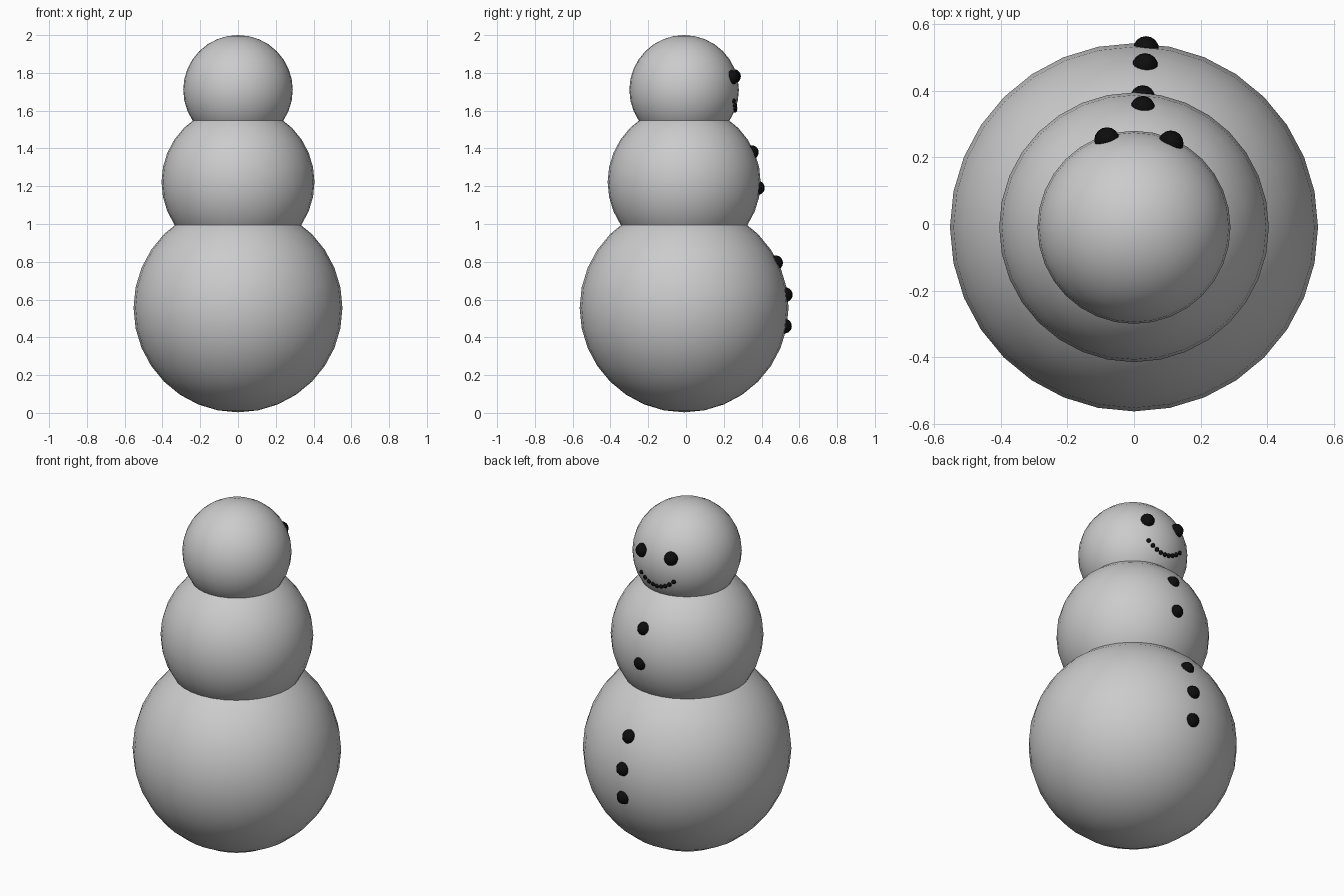
import bpy
import math
from mathutils import Vector

if "Cube" in bpy.data.objects:
    bpy.data.objects.remove(bpy.data.objects["Cube"])

CY = -0.01  # the stacked balls sit slightly toward the front


def material(name, rgb):
    m = bpy.data.materials.new(name)
    m.diffuse_color = (*rgb, 1.0)
    m.use_nodes = True
    m.node_tree.nodes["Principled BSDF"].inputs["Base Color"].default_value = m.diffuse_color
    return m


snow = material("snow_grey", (0.6, 0.6, 0.6))
coal = material("coal_black", (0.004, 0.004, 0.004))


def ball(name, centre, radius, mat, segments, rings):
    bpy.ops.mesh.primitive_uv_sphere_add(
        segments=segments, ring_count=rings, radius=radius, location=centre)
    ob = bpy.context.object
    ob.name = name
    ob.data.materials.append(mat)
    bpy.ops.object.shade_smooth()
    return ob


def coal_on(name, centre, body_r, x, z, r, sink):
    """Place a lump on the back (+y) side of a ball at the given x and z."""
    dz = z - centre.z
    d = Vector((x, math.sqrt(body_r ** 2 - x * x - dz * dz), dz))
    return ball(name, centre + d * (1 - sink / body_r), r, coal, 16, 10)


# Three stacked snow balls
base_c, base_r = Vector((0, CY, 0.556)), 0.553
chest_c, chest_r = Vector((0, CY, 1.222)), 0.405
head_c, head_r = Vector((0, CY, 1.71)), 0.29
ball("base_ball", base_c, base_r, snow, 32, 16)
ball("chest_ball", chest_c, chest_r, snow, 32, 16)
ball("head_ball", head_c, head_r, snow, 32, 16)

# Eyes
coal_on("eye_left", head_c, head_r, -0.083, 1.783, 0.038, 0.006)
coal_on("eye_right", head_c, head_r, 0.113, 1.778, 0.038, 0.006)

# Buttons down the chest and base
for i, (x, z) in enumerate([(0.027, 1.385), (0.027, 1.19)]):
    coal_on(f"chest_button_{i + 1}", chest_c, chest_r, x, z, 0.037, 0.013)
for i, (x, z) in enumerate([(0.034, 0.80), (0.037, 0.627), (0.037, 0.457)]):
    coal_on(f"base_button_{i + 1}", base_c, base_r, x, z, 0.039, 0.012)

# Smile: nine small dots along a shallow curve
for i in range(9):
    t = i / 4 - 1
    coal_on(f"mouth_dot_{i + 1}", head_c, head_r,
            0.005 + 0.105 * t, 1.602 + 0.05 * t * t, 0.012, 0.0)
